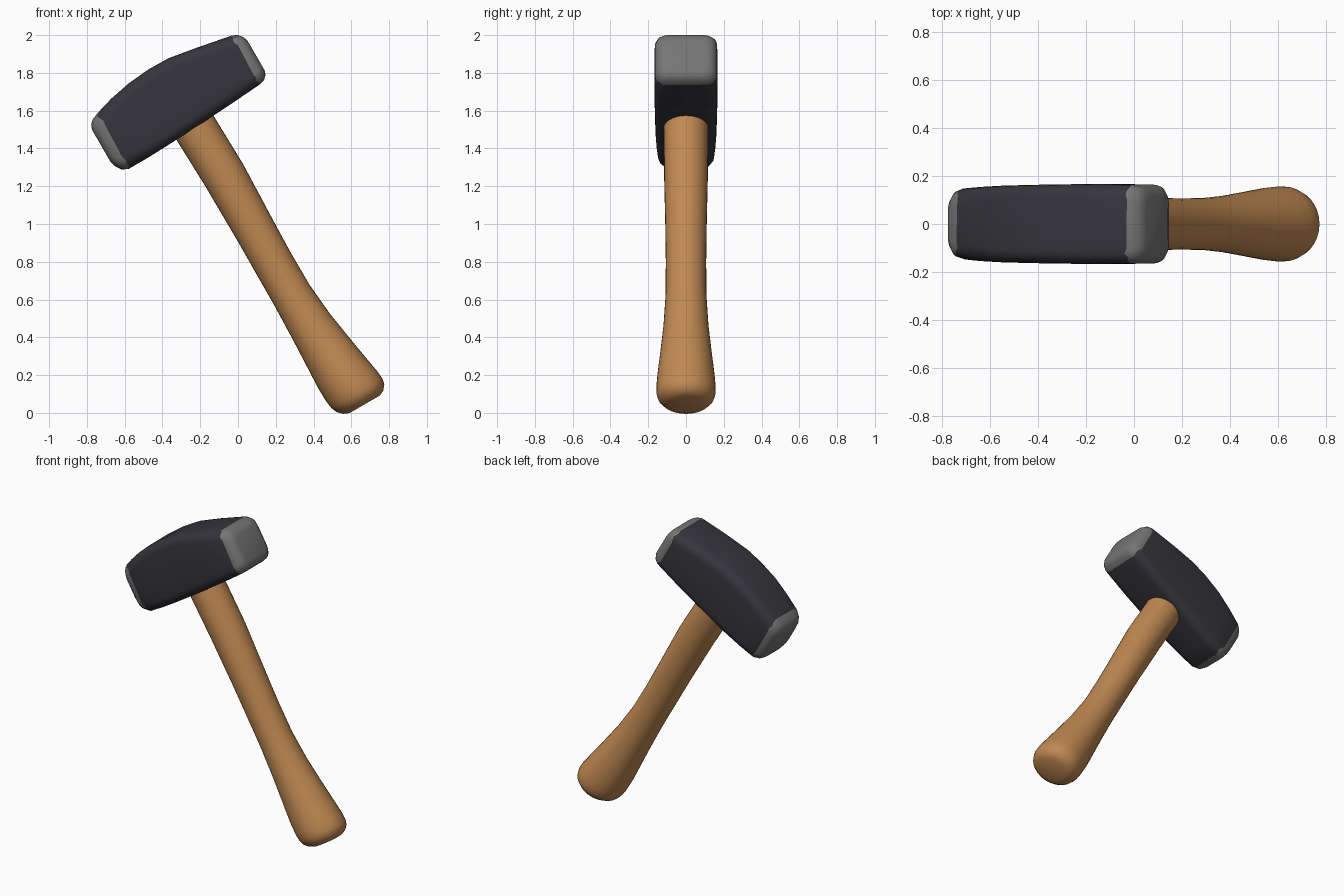
import bpy, bmesh, random
from math import sin, cos, pi, radians
from mathutils import Matrix, Vector

random.seed(4)
if "Cube" in bpy.data.objects:
    bpy.data.objects.remove(bpy.data.objects["Cube"], do_unlink=True)

# The whole tool leans over sideways
TILT = Matrix.Rotation(radians(-30), 4, 'Y')


def material(name, colour):
    m = bpy.data.materials.new(name)
    m.use_nodes = True
    m.diffuse_color = (*colour, 1)
    bsdf = m.node_tree.nodes["Principled BSDF"]
    bsdf.inputs["Base Color"].default_value = (*colour, 1)
    bsdf.inputs["Roughness"].default_value = 0.6
    return m


def rounded_rect(half_a, half_b, radius, steps=5):
    """Outline of a rectangle with round corners, counter-clockwise."""
    radius = min(radius, half_a, half_b)
    points = []
    for corner, (sa, sb) in enumerate([(1, 1), (-1, 1), (-1, -1), (1, -1)]):
        for i in range(steps + 1):
            t = (corner + i / steps) * pi / 2
            points.append((sa * (half_a - radius) + radius * cos(t),
                           sb * (half_b - radius) + radius * sin(t)))
    return points


def loft(name, rings, materials, pick=lambda strip: 0):
    """Skin rings of points, cap both ends and colour each strip by rule."""
    bm = bmesh.new()
    loops = [[bm.verts.new(TILT @ Vector(p)) for p in ring] for ring in rings]
    count = len(loops[0])
    for strip, (a, b) in enumerate(zip(loops, loops[1:])):
        for i in range(count):
            j = (i + 1) % count
            bm.faces.new((a[i], a[j], b[j], b[i])).material_index = pick(strip)
    bm.faces.new(loops[0][::-1]).material_index = pick(0)
    bm.faces.new(loops[-1]).material_index = pick(len(loops) - 2)
    bmesh.ops.recalc_face_normals(bm, faces=bm.faces)
    mesh = bpy.data.meshes.new(name)
    bm.to_mesh(mesh)
    bm.free()
    for m in materials:
        mesh.materials.append(m)
    obj = bpy.data.objects.new(name, mesh)
    bpy.context.collection.objects.link(obj)
    bpy.ops.object.select_all(action='DESELECT')
    obj.select_set(True)
    bpy.context.view_layer.objects.active = obj
    bpy.ops.object.shade_smooth_by_angle(angle=radians(50))
    return obj


dark_iron = material("dark iron", (0.036, 0.035, 0.045))
worn_steel = material("worn steel", (0.18, 0.18, 0.18))
wood = material("warm wood", (0.53, 0.25, 0.085))

# Head: position along its length, underside, top, half depth, corner radius
head_sections = [
    (0.08, 1.49, 1.685, 0.095, 0.05),
    (0.09, 1.455, 1.71, 0.12, 0.065),
    (0.11, 1.425, 1.73, 0.138, 0.07),
    (0.148, 1.408, 1.747, 0.148, 0.07),
    (0.25, 1.408, 1.776, 0.155, 0.065),
    (0.37, 1.412, 1.800, 0.16, 0.06),
    (0.50, 1.418, 1.812, 0.163, 0.06),
    (0.62, 1.424, 1.810, 0.165, 0.06),
    (0.78, 1.434, 1.783, 0.167, 0.06),
    (0.967, 1.448, 1.746, 0.165, 0.06),
    (1.00, 1.457, 1.732, 0.157, 0.06),
    (1.02, 1.475, 1.708, 0.138, 0.055),
    (1.029, 1.50, 1.68, 0.11, 0.045),
]
PAINT_EDGES = (3, 9)
head_rings = []
for n, (along, low, high, depth, radius) in enumerate(head_sections):
    # The paint ends in a slightly chipped line
    chip = 0.009 if n in PAINT_EDGES else 0
    head_rings.append([
        (along + random.uniform(-chip, chip), a, (low + high) / 2 + b)
        for a, b in rounded_rect(depth, (high - low) / 2, radius)])
loft("hammer_head", head_rings, [dark_iron, worn_steel],
     lambda strip: 0 if PAINT_EDGES[0] <= strip < PAINT_EDGES[1] else 1)

# Handle: height, centre offset, radius
handle_sections = [
    (1.52, 0.558, 0.116), (1.40, 0.558, 0.117), (1.13, 0.566, 0.116),
    (0.79, 0.562, 0.109), (0.60, 0.559, 0.107), (0.40, 0.559, 0.108),
    (0.21, 0.565, 0.119), (0.04, 0.575, 0.136), (-0.10, 0.584, 0.151),
    (-0.18, 0.592, 0.157), (-0.225, 0.597, 0.156), (-0.257, 0.600, 0.146),
    (-0.283, 0.602, 0.122), (-0.296, 0.603, 0.092),
]
handle_rings = [
    [(centre + a, b, height) for a, b in
     [(r * cos(2 * pi * i / 32), r * sin(2 * pi * i / 32)) for i in range(32)]]
    for height, centre, r in handle_sections]
loft("handle", handle_rings, [wood])
